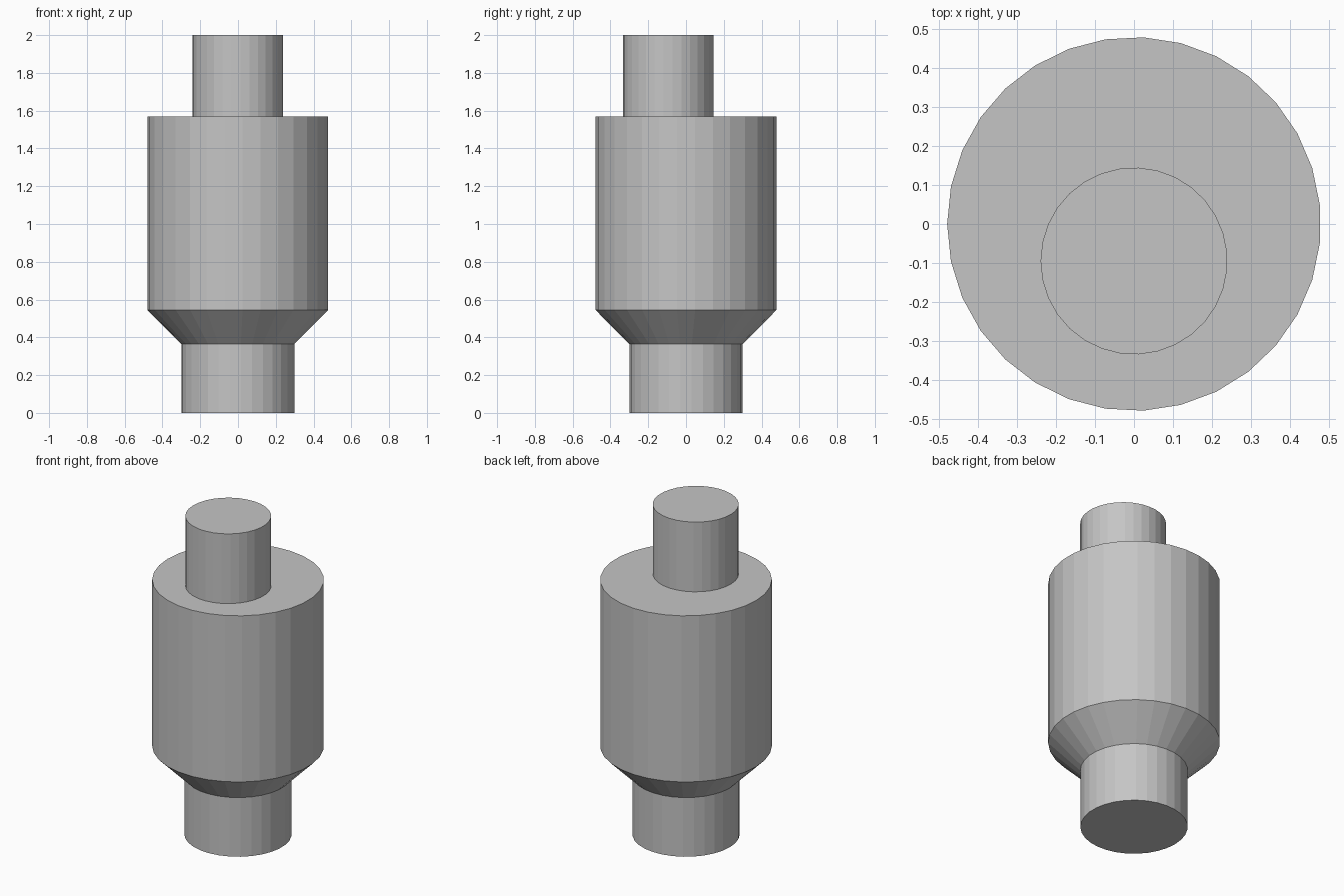
import bpy
import bmesh
from math import cos, sin, pi

cube = bpy.data.objects.get("Cube")
if cube:
    bpy.data.objects.remove(cube, do_unlink=True)

SIDES = 31

grey = bpy.data.materials.new("light grey")
grey.use_nodes = True
colour = (0.56, 0.56, 0.56, 1)
grey.diffuse_color = colour
grey.node_tree.nodes["Principled BSDF"].inputs["Base Color"].default_value = colour


def turned_part(name, profile, y=0.0):
    """Closed faceted solid from (radius, height) pairs, bottom to top."""
    bm = bmesh.new()
    rings = []
    for radius, z in profile:
        ring = []
        for i in range(SIDES):
            a = pi + 2 * pi * i / SIDES
            ring.append(bm.verts.new((radius * cos(a), y + radius * sin(a), z)))
        rings.append(ring)
    for low, high in zip(rings, rings[1:]):
        for i in range(SIDES):
            j = (i + 1) % SIDES
            bm.faces.new((low[i], low[j], high[j], high[i]))
    bm.faces.new(rings[0][::-1])
    bm.faces.new(rings[-1])
    mesh = bpy.data.meshes.new(name)
    bm.to_mesh(mesh)
    bm.free()
    mesh.materials.append(grey)
    obj = bpy.data.objects.new(name, mesh)
    bpy.context.collection.objects.link(obj)
    return obj


# Base neck, cone and wide drum in one turned piece
turned_part("body", [(0.3, 0), (0.3, 0.365), (0.48, 0.545), (0.48, 1.57)])

# Narrow post set towards the front of the drum
turned_part("top_post", [(0.24, 1.57), (0.24, 2.0)], y=-0.095)
